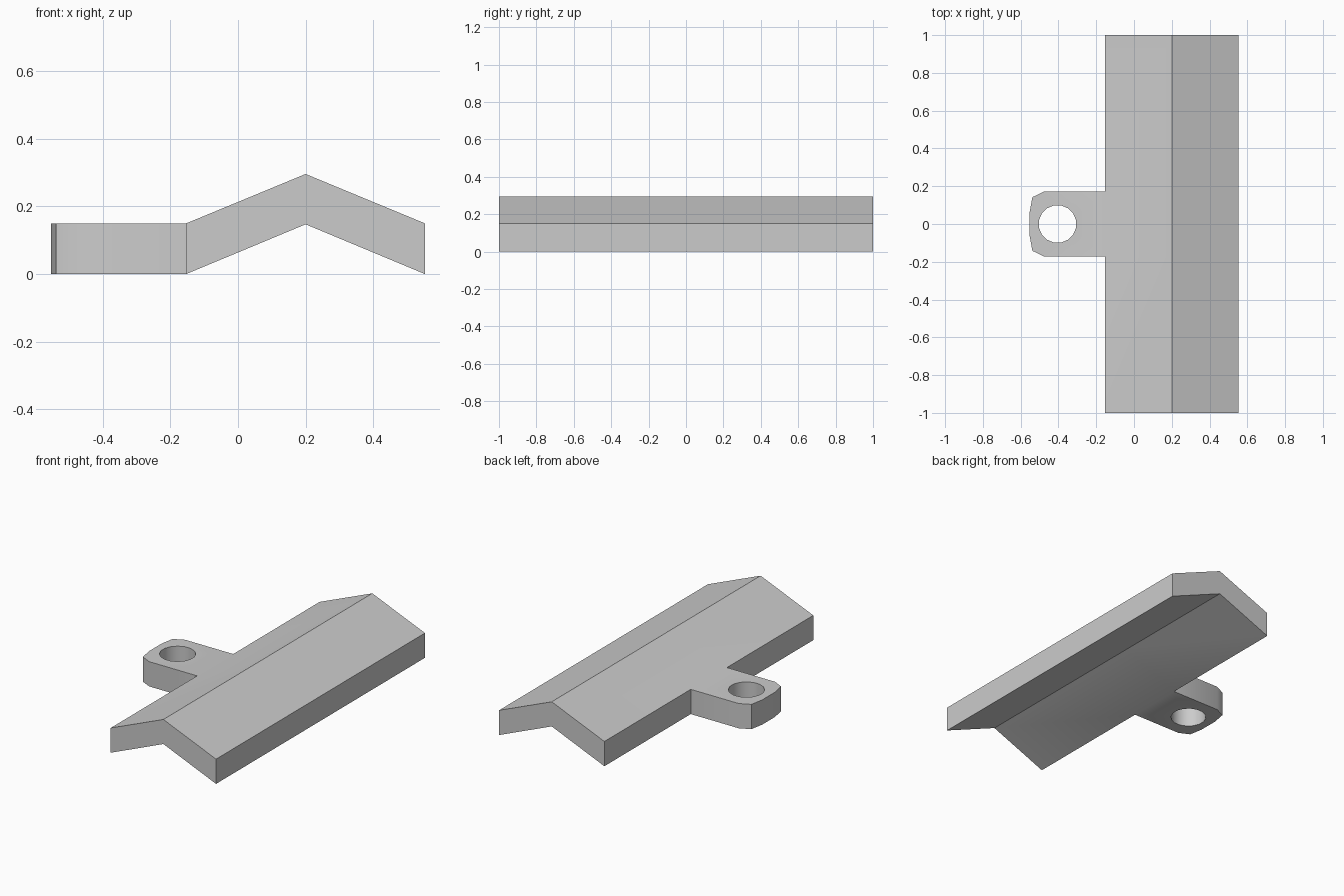
import bpy, bmesh, math

if "Cube" in bpy.data.objects:
    bpy.data.objects.remove(bpy.data.objects["Cube"])

grey = bpy.data.materials.new("plain grey")
grey.diffuse_color = (0.6, 0.6, 0.6, 1)
grey.use_nodes = True
grey.node_tree.nodes["Principled BSDF"].inputs["Base Color"].default_value = grey.diffuse_color

T = 0.15        # plate thickness
W = 0.173       # half width of the tab
EDGE = -0.153   # where the tab meets the ridge bar


def finish(bm, name):
    bmesh.ops.remove_doubles(bm, verts=bm.verts, dist=1e-4)
    bmesh.ops.recalc_face_normals(bm, faces=bm.faces)
    mesh = bpy.data.meshes.new(name)
    bm.to_mesh(mesh)
    bm.free()
    mesh.materials.append(grey)
    obj = bpy.data.objects.new(name, mesh)
    bpy.context.collection.objects.link(obj)
    bpy.context.view_layer.objects.active = obj
    obj.select_set(True)
    bpy.ops.object.shade_smooth_by_angle(angle=math.radians(30))


bm = bmesh.new()

# Ridge bar: bent profile along y, left open where the tab joins
profile = [(EDGE, 0), (EDGE, T), (0.2, 0.296), (0.553, T), (0.553, 0), (0.2, 0.147)]
rings = [[bm.verts.new((x, y, z)) for x, z in profile] for y in (-1, -W, W, 1)]
for s in range(3):
    for i in range(6):
        if s == 1 and i == 0:
            continue
        j = (i + 1) % 6
        bm.faces.new((rings[s][i], rings[s][j], rings[s + 1][j], rings[s + 1][i]))
for ring in (rings[0], rings[3]):
    a, b, c, d, e, f = ring
    bm.faces.new((a, b, c, f))
    bm.faces.new((f, c, d, e))

# Tab: rounded outline with a round hole, open on the ridge side
half = [(EDGE, W), (-0.475, W), (-0.538, 0.142), (-0.553, 0.06)]
outline = half + [(x, -y) for x, y in reversed(half)]
N = 16
hole = [(-0.405 + 0.1 * math.cos(2 * math.pi * (k + 0.5) / N),
         0.1 * math.sin(2 * math.pi * (k + 0.5) / N)) for k in range(N)]
levels = []
for z in (0, T):
    loops = [[bm.verts.new((x, y, z)) for x, y in pts] for pts in (outline, hole)]
    edges = [bm.edges.new((lp[i], lp[(i + 1) % len(lp)]))
             for lp in loops for i in range(len(lp))]
    bmesh.ops.triangle_fill(bm, edges=edges, use_beauty=True, normal=(0, 0, 1))
    levels.append(loops)
for low, high in zip(*levels):
    n = len(low)
    for i in range(n):
        if n == len(outline) and i == n - 1:
            continue
        j = (i + 1) % n
        bm.faces.new((low[i], low[j], high[j], high[i]))

finish(bm, "ridge_bar_with_tab")
